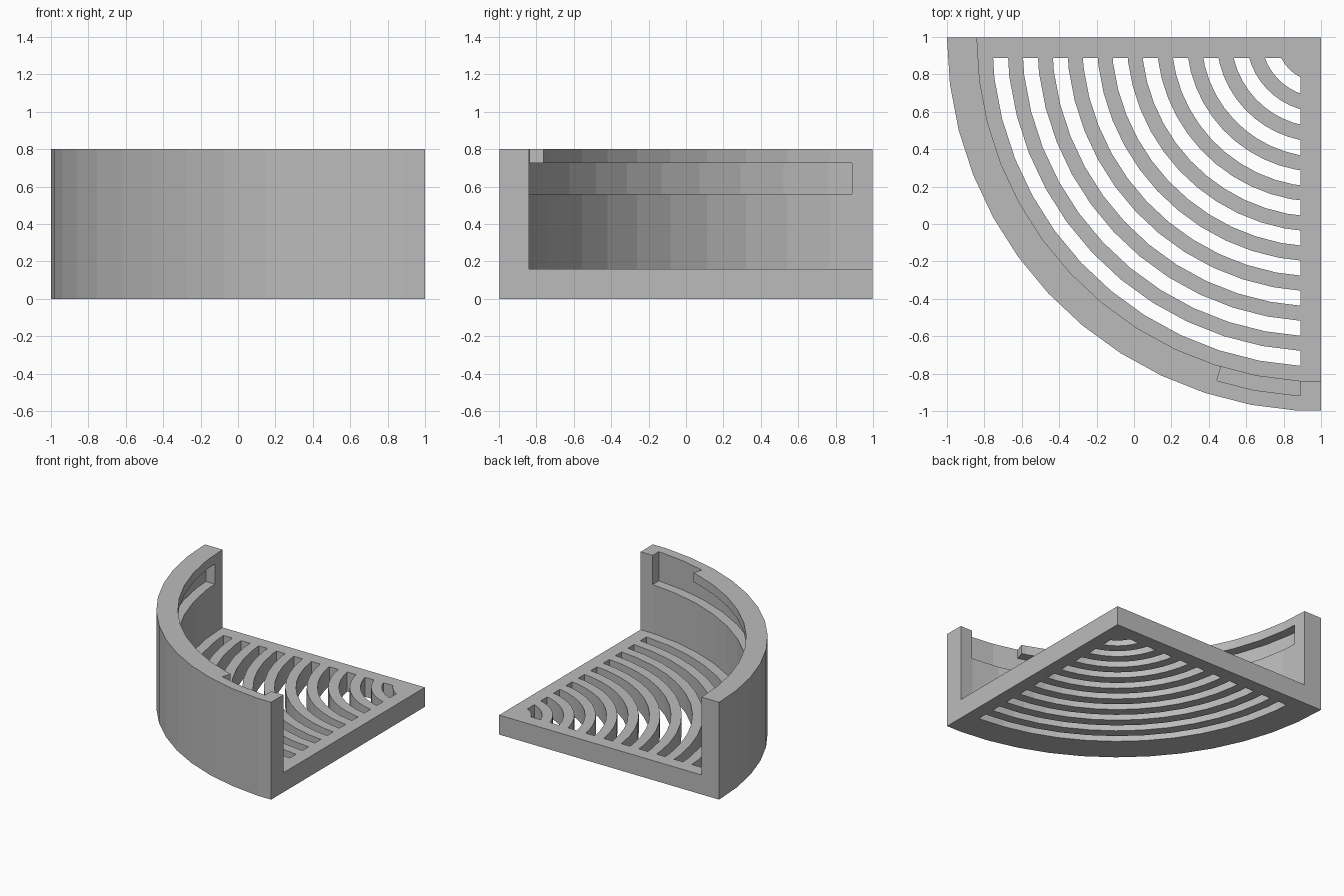
import bpy
import bmesh
from math import sin, cos, asin, acos, radians, floor

cube = bpy.data.objects.get("Cube")
if cube:
    bpy.data.objects.remove(cube, do_unlink=True)

CX, CY = 1.0, 0.998        # corner where the two straight sides meet
STEP = radians(7.2)        # one facet of the fifty-sided circle
QUARTER = radians(90)
MARGIN = 0.11              # solid border along the straight sides

grey = bpy.data.materials.new("light grey")
grey.use_nodes = True
grey.diffuse_color = (0.5, 0.5, 0.5, 1)
grey.node_tree.nodes["Principled BSDF"].inputs["Base Color"].default_value = (0.5, 0.5, 0.5, 1)


def facet_radius(r, a):
    """Distance from the corner to the faceted circle at angle a."""
    t = (QUARTER - a) / STEP
    offset = (t - floor(t + 1e-9) - 0.5) * STEP
    return r * cos(STEP / 2) / cos(offset)


def arc(r, start, end):
    """Points on the faceted circle, from the front end to the side end."""
    grid = [QUARTER - i * STEP for i in range(12, -1, -1)]
    angles = [start] + [a for a in grid if start + 1e-4 < a < end - 1e-4] + [end]
    return [(CX - facet_radius(r, a) * sin(a), CY - facet_radius(r, a) * cos(a)) for a in angles]


def bordered_arc(r, end=None):
    """Arc that stops at the solid border on each straight side."""
    a, b = 0.0, QUARTER
    for _ in range(12):
        a = asin(MARGIN / facet_radius(r, a))
        b = acos(MARGIN / facet_radius(r, b))
    return arc(r, a, b if end is None else end)


def band(inner, outer, end=None):
    return bordered_arc(outer, end) + bordered_arc(inner, end)[::-1]


def prisms(name, outlines, z0, z1):
    """One object made of upright prisms."""
    bm = bmesh.new()
    for outline in outlines:
        face = bm.faces.new([bm.verts.new((x, y, z0)) for x, y in outline])
        top = bmesh.ops.extrude_face_region(bm, geom=[face])["geom"]
        verts = [v for v in top if isinstance(v, bmesh.types.BMVert)]
        bmesh.ops.translate(bm, verts=verts, vec=(0, 0, z1 - z0))
    bmesh.ops.recalc_face_normals(bm, faces=bm.faces[:])
    mesh = bpy.data.meshes.new(name)
    bm.to_mesh(mesh)
    bm.free()
    mesh.materials.append(grey)
    obj = bpy.data.objects.new(name, mesh)
    bpy.context.collection.objects.link(obj)
    return obj


def cut(target, cutter):
    mod = target.modifiers.new("cut", 'BOOLEAN')
    mod.operation = 'DIFFERENCE'
    mod.solver = 'EXACT'
    mod.object = cutter
    cutter.hide_render = True
    bpy.context.view_layer.objects.active = target
    bpy.ops.object.modifier_apply(modifier=mod.name)
    bpy.data.objects.remove(cutter, do_unlink=True)


# Quarter-round body
body = prisms("quarter_tray", [arc(2, 0, QUARTER) + [(CX, CY)]], 0, 0.8)

# Open space above the floor, leaving the curved wall
inside = arc(1.84, 0, QUARTER)
FAR = 1.3
room = [(FAR, inside[0][1])] + inside + [(inside[-1][0], FAR), (FAR, FAR)]
cut(body, prisms("room_cutter", [room], 0.16, 1))

# Concentric drain slots through the floor
slots = [band(1.68 - 0.16 * i, 1.76 - 0.16 * i) for i in range(10)]
cut(body, prisms("slot_cutter", slots, -0.1, 0.3))

# Locking groove in the wall, with an entry notch open at the top
cut(body, prisms("groove_cutter", [band(1.78, 1.92)], 0.56, 0.725))
cut(body, prisms("notch_cutter", [band(1.78, 1.92, radians(16.9))], 0.65, 0.9))
